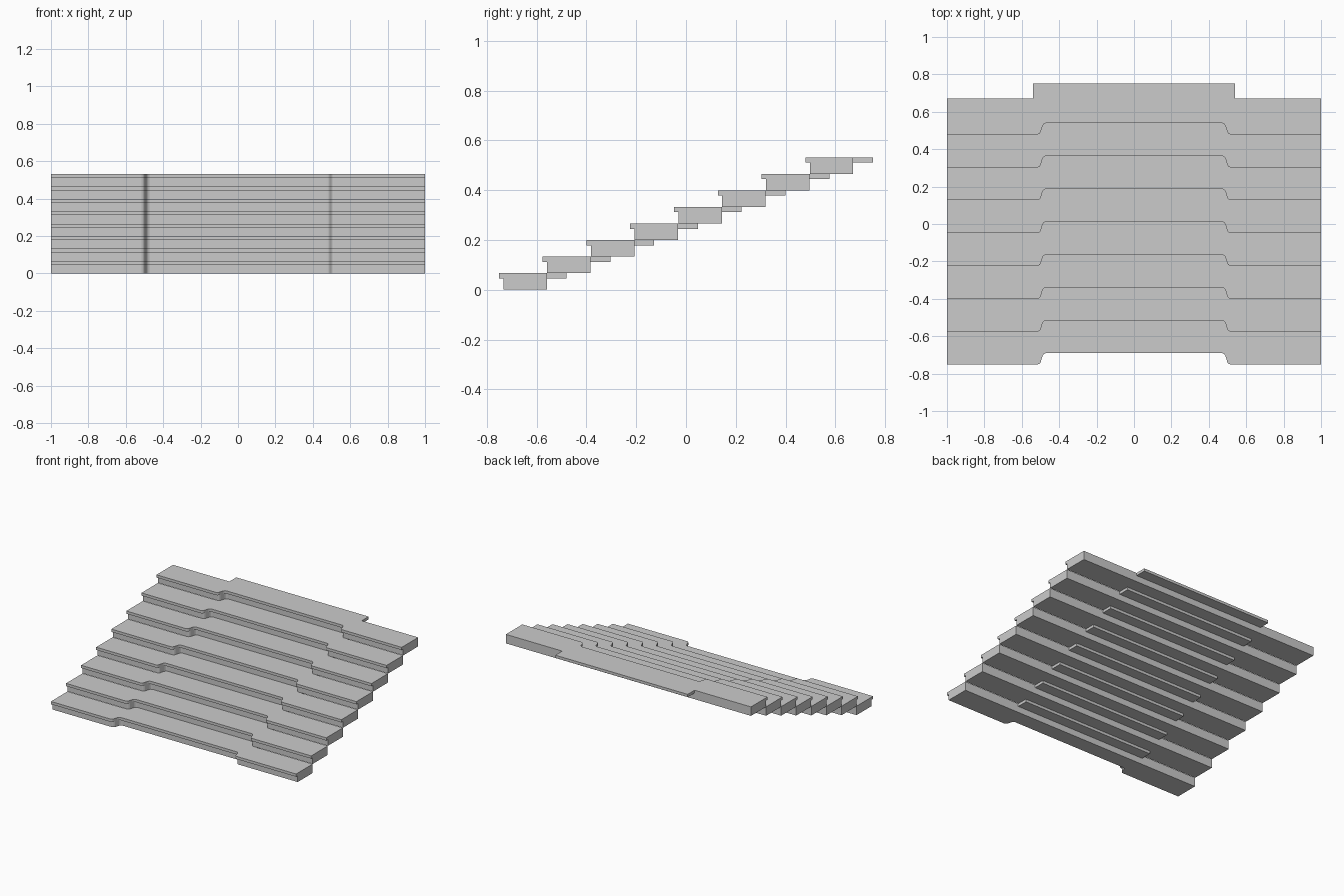
import bpy, bmesh

if "Cube" in bpy.data.objects:
    bpy.data.objects.remove(bpy.data.objects["Cube"])

STEPS, RUN, RISE = 8, 0.1757, 0.0663
NOSE_Z, NOSE_D = 0.046, 0.018      # underside height and overhang of the nosing
BACK, TAB_BACK, TAB_X = 0.192, 0.272, 0.54
Y0 = -0.751

# front edge of a tread: half profile mirrored, with a worn-in middle recess
half = [(1.0, 0.0), (0.515, 0.0), (0.505, 0.004), (0.499, 0.012),
        (0.489, 0.046), (0.483, 0.055), (0.473, 0.060)]
front = [(-x, y) for x, y in half] + half[::-1]

bm = bmesh.new()


def vert(x, y, z):
    return bm.verts.new((x, Y0 + y, z))


# riser, nosing underside and nosing face as strips along the profile
levels = [(NOSE_D, 0), (NOSE_D, NOSE_Z), (0, NOSE_Z), (0, RISE)]
rows = [[vert(x, y + dy, z) for x, y in front] for dy, z in levels]
for a, b in zip(rows, rows[1:]):
    for i in range(len(front) - 1):
        bm.faces.new((a[i], a[i + 1], b[i + 1], b[i]))

# back edge with the central tab that slides under the next step
bot_r, bot_l = vert(1, BACK, 0), vert(-1, BACK, 0)
top = [vert(x, y, RISE) for x, y in
       [(1, BACK), (TAB_X, BACK), (TAB_X, TAB_BACK),
        (-TAB_X, TAB_BACK), (-TAB_X, BACK), (-1, BACK)]]
low = [vert(t.co.x, t.co.y - Y0, NOSE_Z) for t in top[1:5]]
for a in range(3):
    bm.faces.new((top[a + 1], top[a + 2], low[a + 1], low[a]))
bm.faces.new(low)
bm.faces.new([bot_l, bot_r, top[0], top[1], low[0], low[3], top[4], top[5]])

# bottom, tread and end faces
bm.faces.new(rows[0] + [bot_r, bot_l])
bm.faces.new(rows[3] + top)
bm.faces.new([r[0] for r in rows] + [top[5], bot_l])
bm.faces.new([r[-1] for r in rows] + [top[0], bot_r])
bmesh.ops.recalc_face_normals(bm, faces=bm.faces)

mesh = bpy.data.meshes.new("stair_step")
bm.to_mesh(mesh)
bm.free()
flight = bpy.data.objects.new("stair_steps", mesh)
bpy.context.collection.objects.link(flight)

# repeat the step up the flight
arr = flight.modifiers.new("flight", 'ARRAY')
arr.count = STEPS
arr.use_relative_offset = False
arr.use_constant_offset = True
arr.constant_offset_displace = (0, RUN, RISE)
